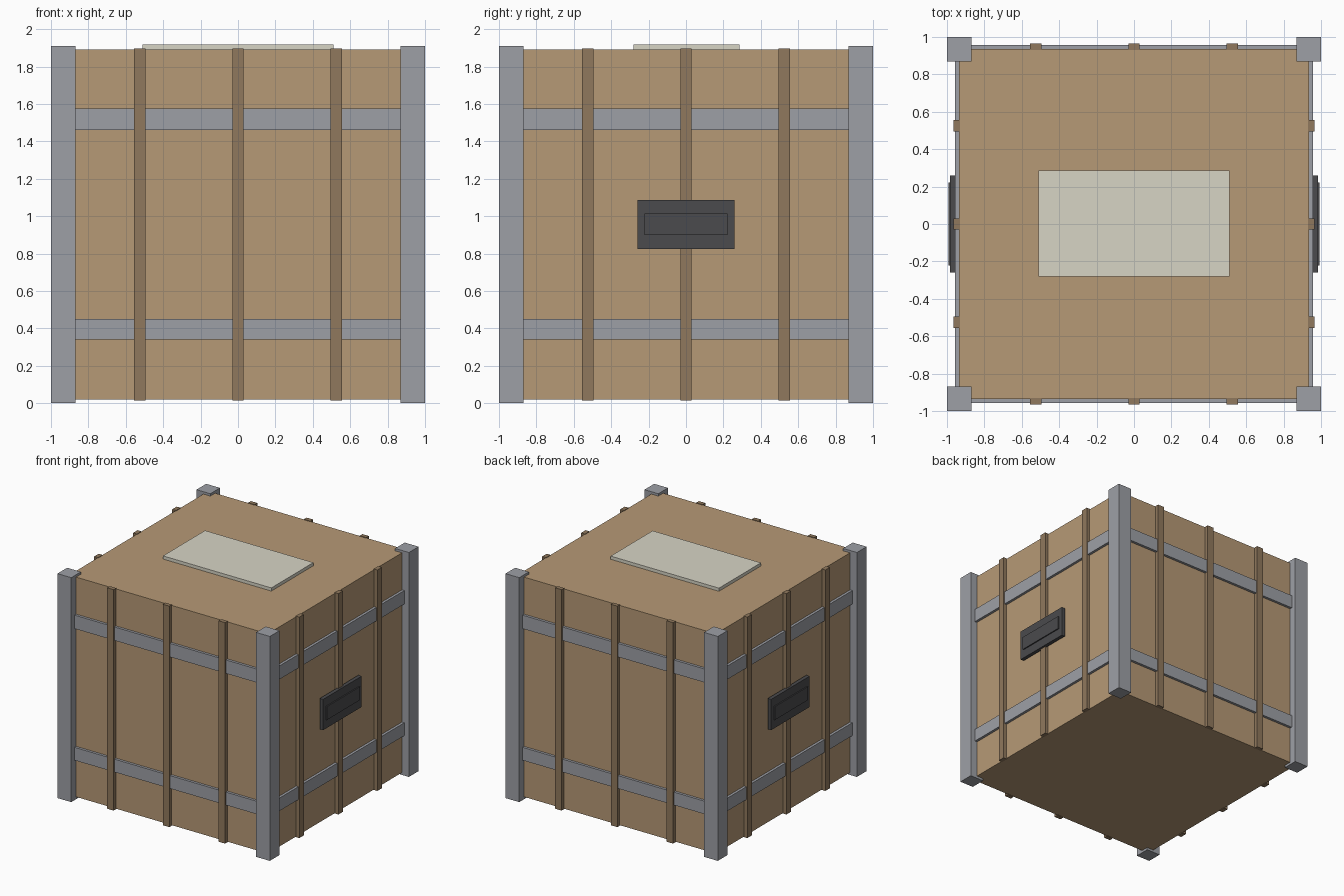
import bpy

if "Cube" in bpy.data.objects:
    bpy.data.objects.remove(bpy.data.objects["Cube"])


def material(name, rgb):
    m = bpy.data.materials.new(name)
    m.diffuse_color = (*rgb, 1)
    m.use_nodes = True
    m.node_tree.nodes["Principled BSDF"].inputs["Base Color"].default_value = m.diffuse_color
    return m


WOOD = material("wood", (0.47, 0.32, 0.18))
SLAT = material("dark_wood", (0.28, 0.19, 0.11))
METAL = material("metal", (0.34, 0.35, 0.38))
DARK = material("dark_metal", (0.07, 0.07, 0.075))
PAPER = material("label_card", (0.68, 0.66, 0.56))


def box(name, x, y, z, mat):
    """Box from (min, max) ranges on each axis."""
    spans = [sorted(r) for r in (x, y, z)]
    bpy.ops.mesh.primitive_cube_add(size=1, location=[(a + b) / 2 for a, b in spans])
    ob = bpy.context.object
    ob.name = name
    ob.scale = [b - a for a, b in spans]
    bpy.ops.object.transform_apply(location=False, rotation=False, scale=True)
    ob.data.materials.append(mat)
    return ob


def side_box(name, axis, sign, along, depth, z, mat):
    """Box on a side wall: 'along' runs across the wall, 'depth' outwards."""
    out = [sign * d for d in depth]
    if axis == "x":
        return box(name, out, along, z, mat)
    return box(name, along, out, z, mat)


# Crate body and top label
box("crate_body", (-0.935, 0.935), (-0.935, 0.935), (0.02, 1.89), WOOD)
box("top_label", (-0.51, 0.51), (-0.28, 0.285), (1.88, 1.917), PAPER)

# Corner posts
for sx in (-1, 1):
    for sy in (-1, 1):
        box("corner_post", (sx * 0.87, sx), (sy * 0.87, sy), (0, 1.91), METAL)

# Straps and slats on all four walls
for axis in "xy":
    for s in (-1, 1):
        for z in ((0.34, 0.45), (1.46, 1.575)):
            side_box("strap", axis, s, (-0.88, 0.88), (0.925, 0.957), z, METAL)
        for c in (-0.525, 0, 0.525):
            side_box("slat", axis, s, (c - 0.03, c + 0.03), (0.93, 0.966),
                     (0.015, 1.895), SLAT)

# Handle plates with raised grips on the left and right walls
for s in (-1, 1):
    side_box("handle_plate", "x", s, (-0.26, 0.26), (0.952, 0.983), (0.825, 1.087), DARK)
    side_box("handle_grip", "x", s, (-0.223, 0.223), (0.97, 0.993), (0.9, 1.014), DARK)
